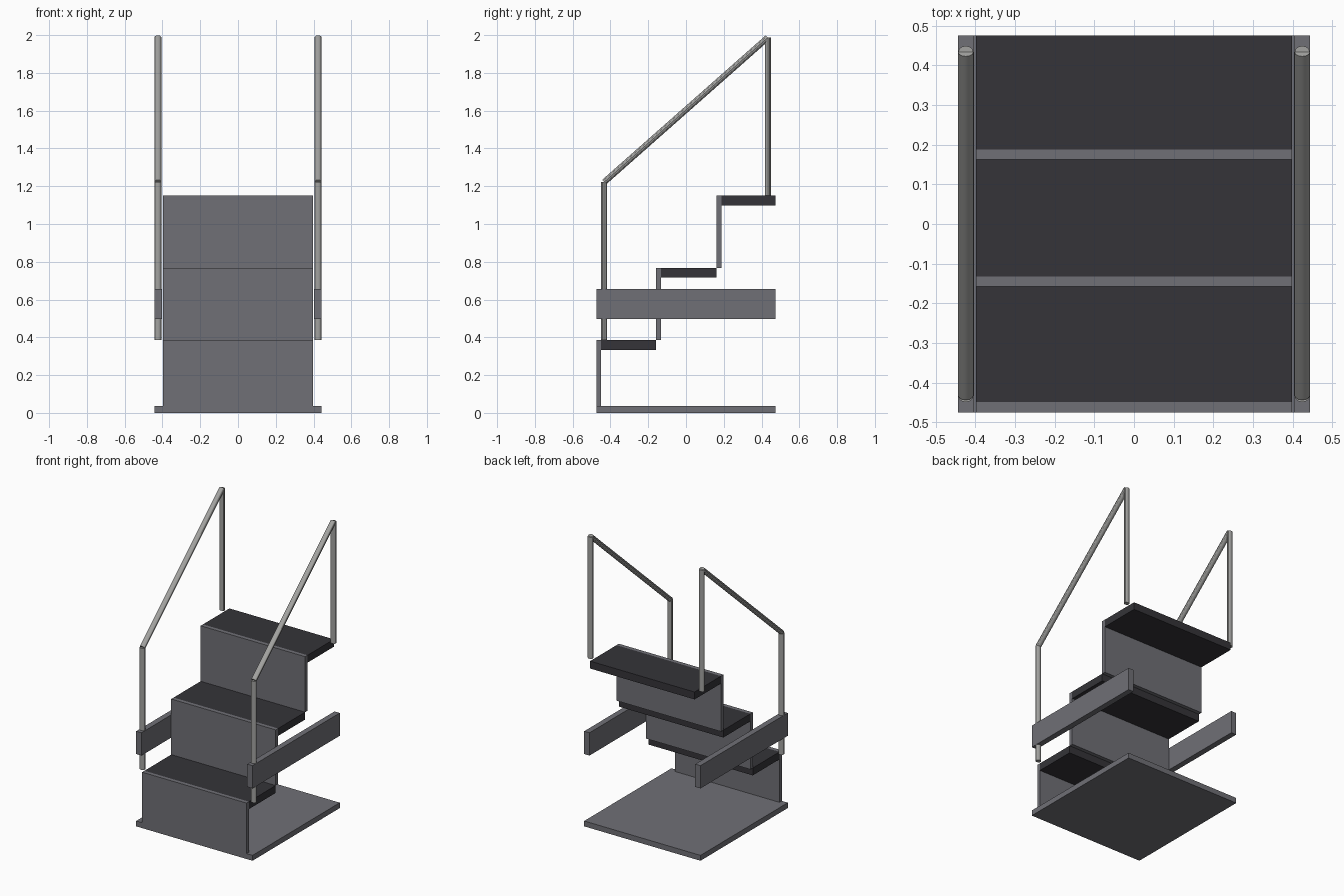
import bpy
from mathutils import Vector

if "Cube" in bpy.data.objects:
    bpy.data.objects.remove(bpy.data.objects["Cube"])


def material(name, rgb):
    m = bpy.data.materials.new(name)
    m.diffuse_color = (*rgb, 1)
    m.use_nodes = True
    m.node_tree.nodes["Principled BSDF"].inputs["Base Color"].default_value = m.diffuse_color
    return m


PANEL = material("grey_panel", (0.16, 0.16, 0.18))
DARK = material("dark_tread", (0.035, 0.034, 0.04))
METAL = material("rail_metal", (0.36, 0.36, 0.35))


def box(name, x, y, z, mat):
    """Box from (min, max) ranges."""
    bpy.ops.mesh.primitive_cube_add(size=1, location=[sum(r) / 2 for r in (x, y, z)])
    o = bpy.context.object
    o.name = name
    o.scale = [r[1] - r[0] for r in (x, y, z)]
    bpy.ops.object.transform_apply(location=False, rotation=False, scale=True)
    o.data.materials.append(mat)


def tube(name, a, b):
    """Slightly oval tube, wider in x, between two points in a yz plane."""
    a, b = Vector(a), Vector(b)
    d = b - a
    bpy.ops.mesh.primitive_cylinder_add(vertices=12, radius=1, depth=d.length,
                                        location=(a + b) / 2)
    o = bpy.context.object
    o.name = name
    o.scale = (0.019, 0.016, 1)
    o.rotation_euler = Vector((0, 0, 1)).rotation_difference(d).to_euler()
    bpy.ops.object.transform_apply(location=False, rotation=True, scale=True)
    bpy.ops.object.shade_smooth_by_angle()
    o.data.materials.append(METAL)


# Base plate
box("base_plate", (-0.443, 0.443), (-0.475, 0.475), (0, 0.037), PANEL)

# Three steps: riser with a tread behind its top edge
W = (-0.398, 0.398)
T = 0.026
fronts = [-0.475, -0.158, 0.162, 0.475]
tops = [0.037, 0.385, 0.768, 1.15]
for i in range(3):
    y, y_next = fronts[i], fronts[i + 1]
    box(f"riser_{i + 1}", W, (y, y + T), (tops[i], tops[i + 1]), PANEL)
    box(f"tread_{i + 1}", W, (y + T, y_next), (tops[i + 1] - 0.051, tops[i + 1]), DARK)

# Side boards and handrails on both sides
for side, s in (("left", -1), ("right", 1)):
    box(f"side_board_{side}", sorted((s * 0.403, s * 0.443)), (-0.475, 0.475),
        (0.498, 0.655), PANEL)
    x, y = s * 0.424, 0.433
    tube(f"front_post_{side}", (x, -y, 0.385), (x, -y, 1.222))
    tube(f"rear_post_{side}", (x, y, 1.15), (x, y, 1.987))
    tube(f"handrail_{side}", (x, -y, 1.222), (x, y, 1.987))
